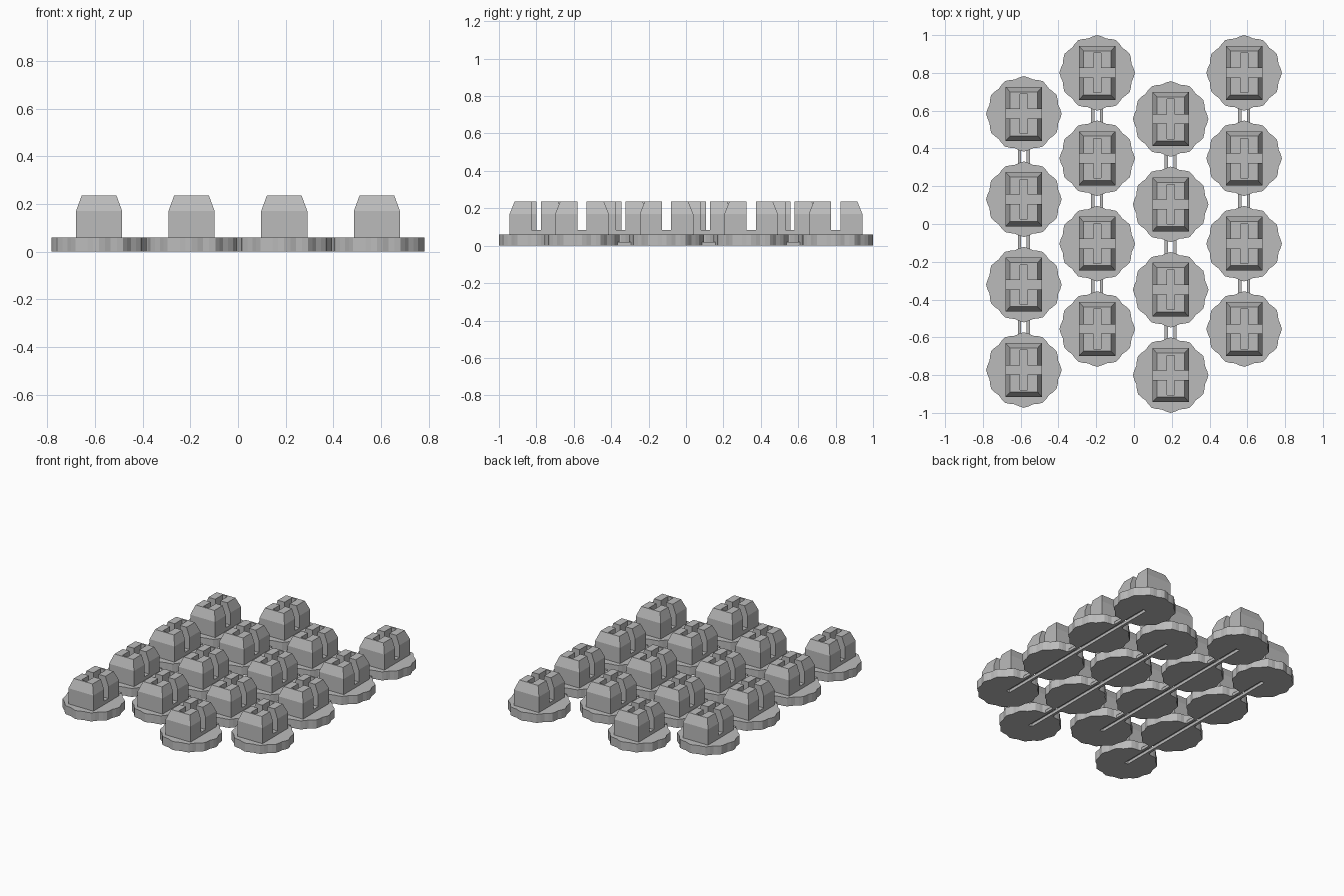
import bpy, bmesh, math
from mathutils import Vector

cube = bpy.data.objects.get("Cube")
if cube:
    bpy.data.objects.remove(cube, do_unlink=True)

grey = bpy.data.materials.new("plain grey")
grey.use_nodes = True
grey.diffuse_color = (0.5, 0.5, 0.5, 1)
grey.node_tree.nodes["Principled BSDF"].inputs["Base Color"].default_value = grey.diffuse_color

COLUMNS = [(-0.583, 0.583), (-0.195, 0.8), (0.194, 0.556), (0.583, 0.8)]
PITCH = 0.452
ROWS = 4


def add_object(name, mesh, location=(0, 0, 0), helper=False):
    ob = bpy.data.objects.new(name, mesh)
    ob.location = location
    ob.hide_render = helper
    if helper:
        ob.hide_set(False) if ob.name in bpy.context.view_layer.objects else None
        ob.display_type = 'WIRE'
    bpy.context.collection.objects.link(ob)
    if helper:
        ob.hide_set(True)
    return ob


def loft(name, rings):
    """Skin a stack of equal rings and cap both ends."""
    bm = bmesh.new()
    loops = [[bm.verts.new(p) for p in ring] for ring in rings]
    n = len(loops[0])
    for low, high in zip(loops, loops[1:]):
        for i in range(n):
            j = (i + 1) % n
            bm.faces.new((low[i], low[j], high[j], high[i]))
    bm.faces.new(loops[0][::-1])
    bm.faces.new(loops[-1])
    mesh = bpy.data.meshes.new(name)
    bm.to_mesh(mesh)
    bm.free()
    mesh.materials.append(grey)
    return mesh


def rect(hx, hy, z):
    return [(-hx, -hy, z), (hx, -hy, z), (hx, hy, z), (-hx, hy, z)]


def box(name, hx, hy, z0, z1):
    return loft(name, [rect(hx, hy, z0), rect(hx, hy, z1)])


def scallop(z, lobes=12, steps=4):
    """Wavy-edged round outline."""
    ring = []
    for i in range(lobes * steps):
        a = math.tau * i / (lobes * steps)
        r = 0.194 + 0.006 * math.cos(lobes * a)
        ring.append((r * math.cos(a), r * math.sin(a), z))
    return ring


def cut(ob, cutter):
    mod = ob.modifiers.new("cut", 'BOOLEAN')
    mod.operation = 'DIFFERENCE'
    mod.solver = 'EXACT'
    mod.object = cutter


# Shared part meshes
base_mesh = loft("base", [scallop(0), scallop(0.06)])
block_mesh = loft("block", [rect(0.097, 0.143, 0.055), rect(0.097, 0.143, 0.17),
                            rect(0.073, 0.117, 0.235)])
slot_mesh = box("cross_slot", 0.2, 0.025, 0.085, 0.3)
key_mesh = box("long_slot", 0.02, 0.105, 0.08, 0.3)
rail_mesh = box("rail", 0.009, (PITCH - 0.37) / 2, 0, 0.02)

for c, (x, top) in enumerate(COLUMNS, 1):
    # Wire groove running beneath the column, from first centre to last
    span = PITCH * (ROWS - 1)
    groove = add_object(f"groove_cutter_{c}", box("groove", 0.014, span / 2, -0.05, 0.02),
                        (x, top - span / 2, 0), helper=True)
    for r in range(ROWS):
        y = top - r * PITCH
        base = add_object(f"base_{c}_{r + 1}", base_mesh, (x, y, 0))
        cut(base, groove)
        # Chamfered socket block with its cross-shaped slot
        block = add_object(f"socket_{c}_{r + 1}", block_mesh, (x, y, 0))
        for label, mesh in (("cross", slot_mesh), ("long", key_mesh)):
            cut(block, add_object(f"{label}_cutter_{c}_{r + 1}", mesh, (x, y, 0), helper=True))
        # Paired rails bridging to the next base
        if r < ROWS - 1:
            for side, dx in (("left", 0.023), ("right", -0.023)):
                add_object(f"{side}_rail_{c}_{r + 1}", rail_mesh, (x + dx, y - PITCH / 2, 0))
